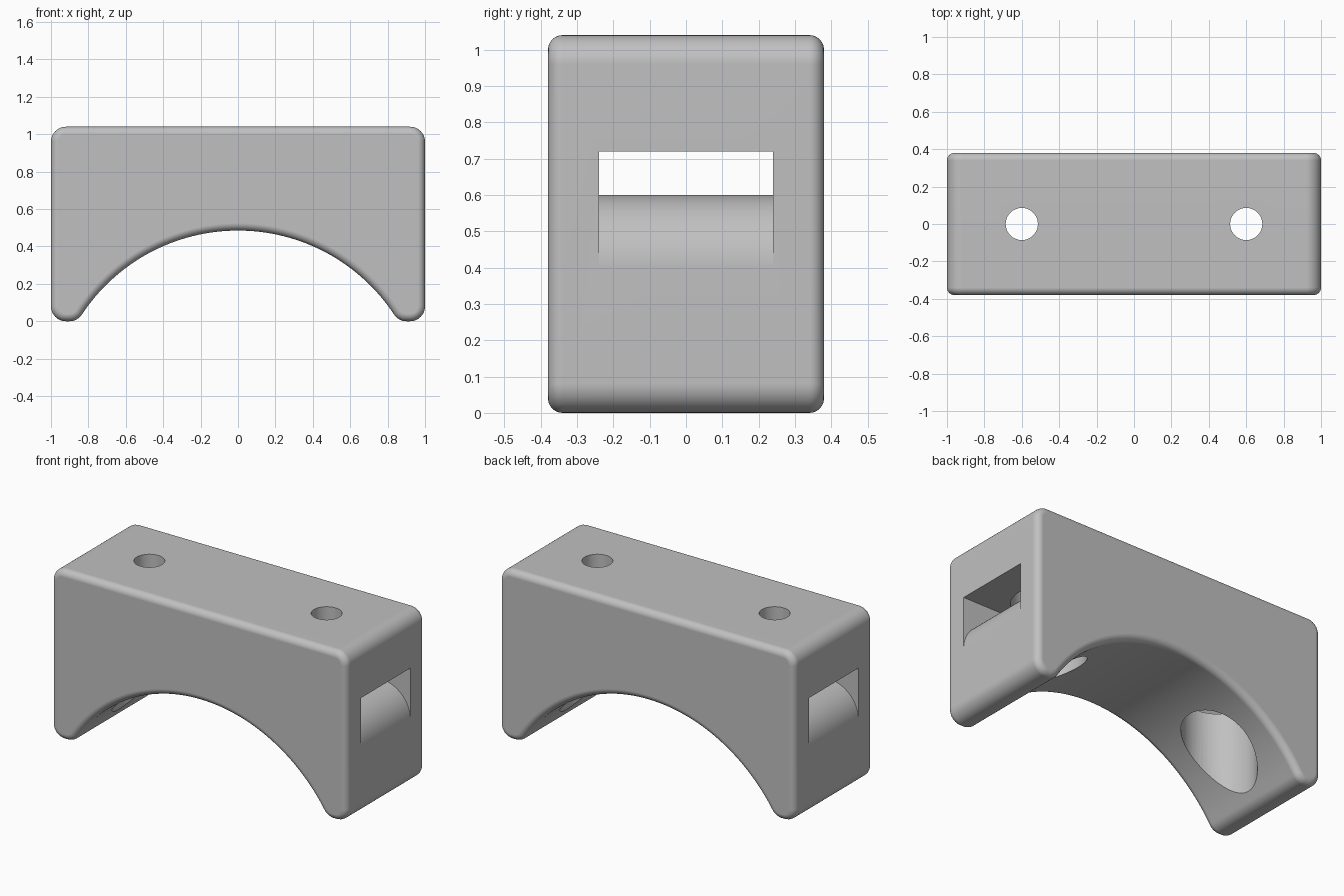
import bpy, bmesh, math

if "Cube" in bpy.data.objects:
    bpy.data.objects.remove(bpy.data.objects["Cube"])

R_ARC, Z_ARC = 1.0, -0.515      # saddle circle radius and centre height
HEIGHT, HALF_Y = 1.04, 0.38
R_CORNER, R_EDGE = 0.08, 0.04

grey = bpy.data.materials.new("grey")
grey.diffuse_color = (0.53, 0.53, 0.53, 1)
grey.use_nodes = True
grey.node_tree.nodes["Principled BSDF"].inputs["Base Color"].default_value = grey.diffuse_color


def arc(cx, cz, r, a0, a1, n):
    """Points on a circle from angle a0 to a1 (radians)."""
    return [(cx + r * math.cos(a0 + (a1 - a0) * i / n),
             cz + r * math.sin(a0 + (a1 - a0) * i / n)) for i in range(n + 1)]


def outline(d):
    """Rounded saddle outline, inset by d."""
    r = R_CORNER - d
    fx = math.sqrt((R_ARC + R_CORNER) ** 2 - (R_CORNER - Z_ARC) ** 2)
    a = math.atan2(R_CORNER - Z_ARC, fx)
    right = arc(0, Z_ARC, R_ARC + d, math.pi / 2, a, 32)                  # saddle
    right += arc(fx, R_CORNER, r, math.pi + a, 1.5 * math.pi, 8)[1:]      # toe inside
    right += arc(1 - R_CORNER, R_CORNER, r, -math.pi / 2, 0, 10)          # toe outside
    right += arc(1 - R_CORNER, HEIGHT - R_CORNER, r, 0, math.pi / 2, 10)  # top corner
    return right + [(-x, z) for x, z in reversed(right[1:])]


def loft(name, rings):
    """Closed solid from rings of (x, y, z) points."""
    bm = bmesh.new()
    loops = [[bm.verts.new(p) for p in ring] for ring in rings]
    n = len(loops[0])
    for a, b in zip(loops, loops[1:]):
        for i in range(n):
            j = (i + 1) % n
            bm.faces.new((a[i], a[j], b[j], b[i]))
    bm.faces.new(loops[0])
    bm.faces.new(loops[-1])
    bmesh.ops.recalc_face_normals(bm, faces=bm.faces)
    mesh = bpy.data.meshes.new(name)
    bm.to_mesh(mesh)
    bm.free()
    mesh.materials.append(grey)
    ob = bpy.data.objects.new(name, mesh)
    bpy.context.collection.objects.link(ob)
    return ob


def cylinder(name, x, r, z0, z1):
    circle = arc(x, 0, r, 0, 2 * math.pi, 48)[:-1]
    return loft(name, [[(px, py, z) for px, py in circle] for z in (z0, z1)])


# Saddle block with rounded front and back edges
steps = [math.pi / 2 * i / 6 for i in range(7)]
section = [(R_EDGE * (1 - math.sin(t)), -HALF_Y + R_EDGE * (1 - math.cos(t))) for t in steps]
section += [(d, -y) for d, y in reversed(section)]
block = loft("saddle_block", [[(x, y, z) for x, z in outline(d)] for d, y in section])

# Strap slot with a rounded floor at each end
half = [(1.1, 0.72), (1.1, 0.4)] + arc(0.8, 0.4, 0.2, 0, math.pi / 2, 16)
slot = half + [(-x, z) for x, z in reversed(half)]
cutters = [loft("slot_cutter", [[(x, y, z) for x, z in slot] for y in (-0.24, 0.24)])]

# Screw holes with wide bores from below
for x in (-0.6, 0.6):
    cutters.append(cylinder("bore_cutter", x, 0.207, -0.2, 0.88))
    cutters.append(cylinder("hole_cutter", x, 0.086, 0.8, 1.2))

bpy.context.view_layer.objects.active = block
block.select_set(True)
for c in cutters:
    mod = block.modifiers.new("cut", 'BOOLEAN')
    mod.operation, mod.solver, mod.object = 'DIFFERENCE', 'EXACT', c
    bpy.ops.object.modifier_apply(modifier=mod.name)
for c in cutters:
    bpy.data.objects.remove(c)

# Smooth rounds, crisp openings
bpy.ops.object.select_all(action='DESELECT')
block.select_set(True)
bpy.ops.object.shade_smooth_by_angle(angle=math.radians(30))
weighted = block.modifiers.new("even_shading", 'WEIGHTED_NORMAL')
weighted.keep_sharp = True
